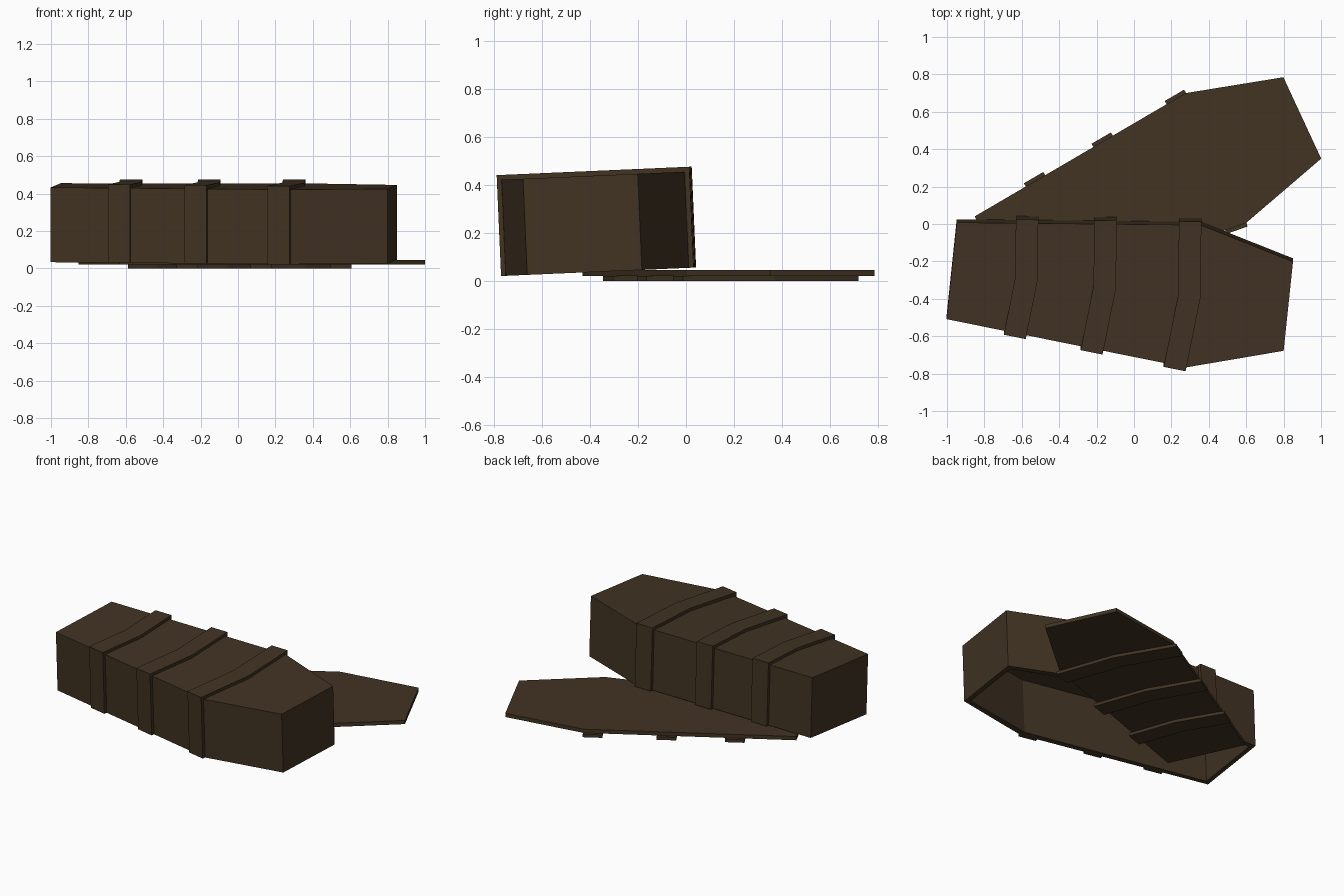
import bpy, bmesh, math
from mathutils import Matrix, Vector

if "Cube" in bpy.data.objects:
    bpy.data.objects.remove(bpy.data.objects["Cube"])

wood = bpy.data.materials.new("dark brown wood")
wood.diffuse_color = (0.053, 0.033, 0.0165, 1)
wood.use_nodes = True
wood.node_tree.nodes["Principled BSDF"].inputs["Base Color"].default_value = wood.diffuse_color

# Coffin outline in its own frame: x runs from foot to head, y across
FOOT, SHOULDER, HEAD = (0, 0.26), (1.30, 0.383), (1.81, 0.24)
HEIGHT, WALL, BOARD, STRAP = 0.40, 0.04, 0.025, 0.02
HALF = [FOOT, SHOULDER, HEAD]
OUTLINE = [(x, -y) for x, y in HALF] + [(x, y) for x, y in reversed(HALF)]
SLOPE = math.atan2(SHOULDER[1] - FOOT[1], SHOULDER[0])
STRAP_STARTS = (0.316, 0.735, 1.188)
STRAP_WIDTH = 0.12


def prism(name, pts, z0, z1, matrix, hollow=False):
    bm = bmesh.new()
    n = len(pts)
    low = [bm.verts.new((x, y, z0)) for x, y in pts]
    high = [bm.verts.new((x, y, z1)) for x, y in pts]
    bottom = bm.faces.new(low[::-1])
    bm.faces.new(high)
    for i in range(n):
        j = (i + 1) % n
        bm.faces.new((low[i], low[j], high[j], high[i]))
    bmesh.ops.recalc_face_normals(bm, faces=bm.faces[:])
    if hollow:
        bmesh.ops.inset_region(bm, faces=[bottom], thickness=WALL)
        inner = bmesh.ops.extrude_discrete_faces(bm, faces=[bottom])["faces"][0]
        bmesh.ops.translate(bm, verts=inner.verts[:],
                            vec=Vector((0, 0, z1 - z0 - BOARD)))
    bmesh.ops.recalc_face_normals(bm, faces=bm.faces[:])
    bm.transform(matrix)
    me = bpy.data.meshes.new(name)
    bm.to_mesh(me)
    bm.free()
    me.materials.append(wood)
    ob = bpy.data.objects.new(name, me)
    bpy.context.collection.objects.link(ob)
    return ob


def side_point(s, out):
    """Point at distance s along the long side, pushed outward by out."""
    return (s * math.cos(SLOPE) - out * math.sin(SLOPE),
            FOOT[1] + s * math.sin(SLOPE) + out * math.cos(SLOPE))


def cross_strap(name, s, z0, z1, matrix):
    """Flat strap, bent at the middle so it meets both sides squarely."""
    a, b = side_point(s, STRAP), side_point(s + STRAP_WIDTH, STRAP)
    ma, mb = [(p[0] + p[1] * math.tan(SLOPE), 0) for p in (a, b)]
    pts = [a, ma, (a[0], -a[1]), (b[0], -b[1]), mb, b]
    prism(name, pts, z0, z1, matrix)


# Overturned box, open underneath and tipped slightly forward
box_m = (Matrix.Translation((-0.975, -0.233, 0.044))
         @ Matrix.Rotation(math.radians(2.5), 4, 'X')
         @ Matrix.Rotation(math.radians(-6), 4, 'Z'))
prism("coffin_box", OUTLINE, 0, HEIGHT, box_m, hollow=True)

# Lid lying flat on its straps
lid_m = (Matrix.Translation((-0.742, -0.195, 0))
         @ Matrix.Rotation(math.radians(24.9), 4, 'Z'))
prism("coffin_lid", OUTLINE, STRAP, STRAP + BOARD, lid_m)

# Straps over the box, down its sides, and under the lid
for i, s in enumerate(STRAP_STARTS, 1):
    cross_strap(f"box_top_strap_{i}", s, HEIGHT, HEIGHT + STRAP, box_m)
    cross_strap(f"lid_strap_{i}", s, 0, STRAP, lid_m)
    e = s + STRAP_WIDTH
    quad = [side_point(s, 0), side_point(e, 0), side_point(e, STRAP), side_point(s, STRAP)]
    for side, sign in (("back", 1), ("front", -1)):
        prism(f"{side}_side_strap_{i}", [(x, sign * y) for x, y in quad], 0, HEIGHT, box_m)
